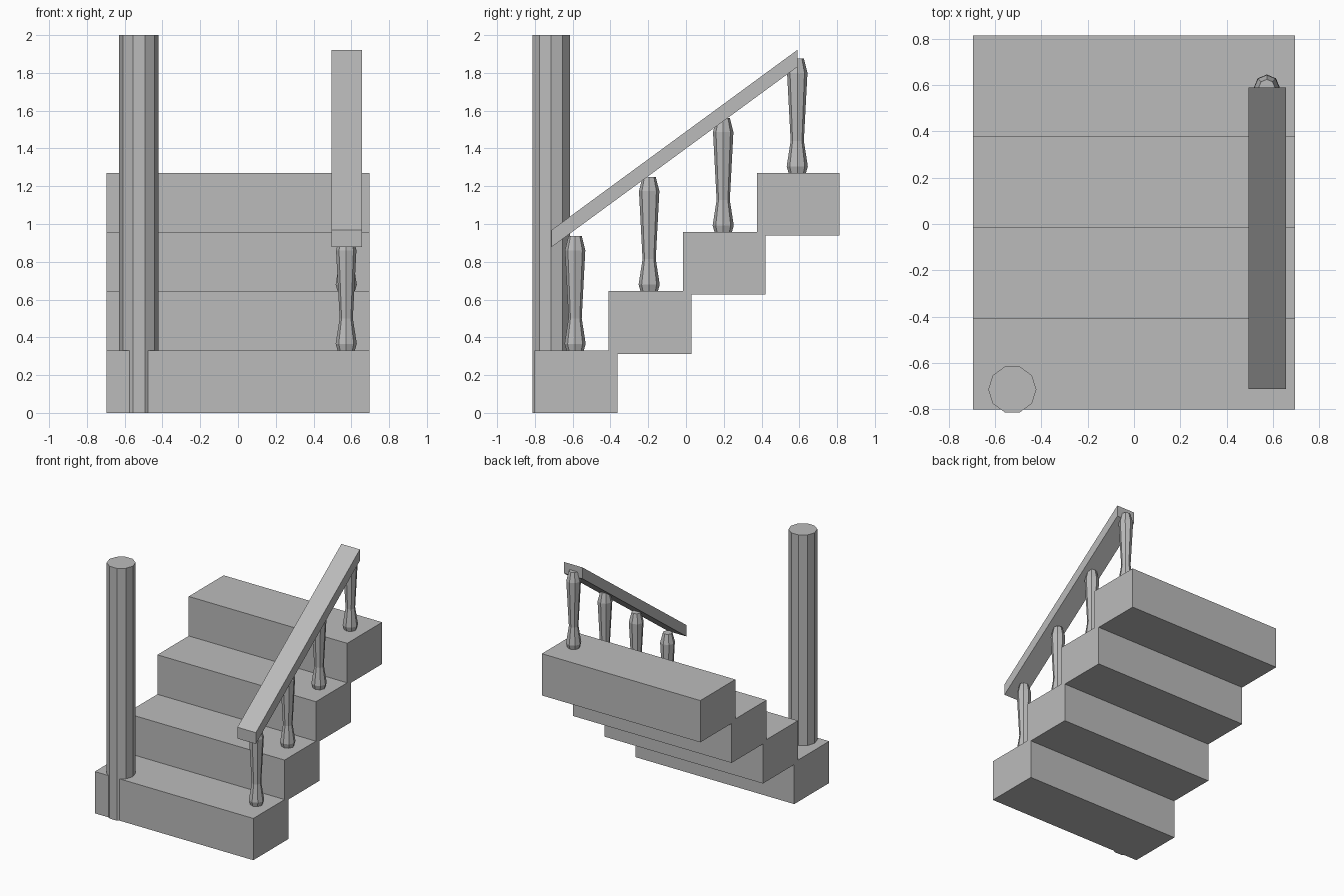
import bpy, bmesh
from math import pi, cos, sin

cube = bpy.data.objects.get("Cube")
if cube:
    bpy.data.objects.remove(cube, do_unlink=True)

# Single stone grey
grey = bpy.data.materials.new("stone grey")
grey.use_nodes = True
colour = (0.5, 0.5, 0.5, 1)
grey.diffuse_color = colour
grey.node_tree.nodes["Principled BSDF"].inputs["Base Color"].default_value = colour


def finish(name, bm):
    bmesh.ops.recalc_face_normals(bm, faces=bm.faces)
    mesh = bpy.data.meshes.new(name)
    bm.to_mesh(mesh)
    bm.free()
    mesh.materials.append(grey)
    obj = bpy.data.objects.new(name, mesh)
    bpy.context.collection.objects.link(obj)
    return obj


def extrude_x(name, profile, x0, x1):
    """Sweep a closed (y, z) outline from x0 to x1."""
    bm = bmesh.new()
    ends = [[bm.verts.new((x, y, z)) for y, z in profile] for x in (x0, x1)]
    for ring in ends:
        bm.faces.new(ring)
    n = len(profile)
    for i in range(n):
        j = (i + 1) % n
        bm.faces.new((ends[0][i], ends[0][j], ends[1][j], ends[1][i]))
    return finish(name, bm)


def turned(name, profile, sides, location):
    """Faceted upright turning from (radius, height) pairs."""
    bm = bmesh.new()
    rings = [[bm.verts.new((r * cos(2 * pi * i / sides), r * sin(2 * pi * i / sides), z))
              for i in range(sides)] for r, z in profile]
    bm.faces.new(rings[0])
    bm.faces.new(rings[-1])
    for low, high in zip(rings, rings[1:]):
        for i in range(sides):
            j = (i + 1) % sides
            bm.faces.new((low[i], low[j], high[j], high[i]))
    obj = finish(name, bm)
    obj.location = location
    return obj


RUN, RISE, DEPTH, HEIGHT = 0.392, 0.313, 0.438, 0.331
BALUSTER = [(0.046, 0), (0.056, 0.035), (0.035, 0.17), (0.054, 0.53), (0.035, 0.605)]

# Overlapping steps, each carrying one baluster
for i in range(4):
    y, z = -0.801 + RUN * i, RISE * i
    extrude_x(f"step_{i + 1}",
              [(y, z), (y + DEPTH, z), (y + DEPTH, z + HEIGHT), (y, z + HEIGHT)],
              -0.695, 0.695)
    turned(f"baluster_{i + 1}", BALUSTER, 8, (0.573, -0.587 + RUN * i, z + HEIGHT))

# Sloping handrail with upright ends
extrude_x("handrail", [(-0.713, 0.877), (0.59, 1.832), (0.59, 1.922), (-0.713, 0.967)],
          0.494, 0.656)

# Tall ten-sided post at the foot of the stairs
turned("post", [(0.104, 0), (0.104, 2)], 10, (-0.525, -0.714, 0))
